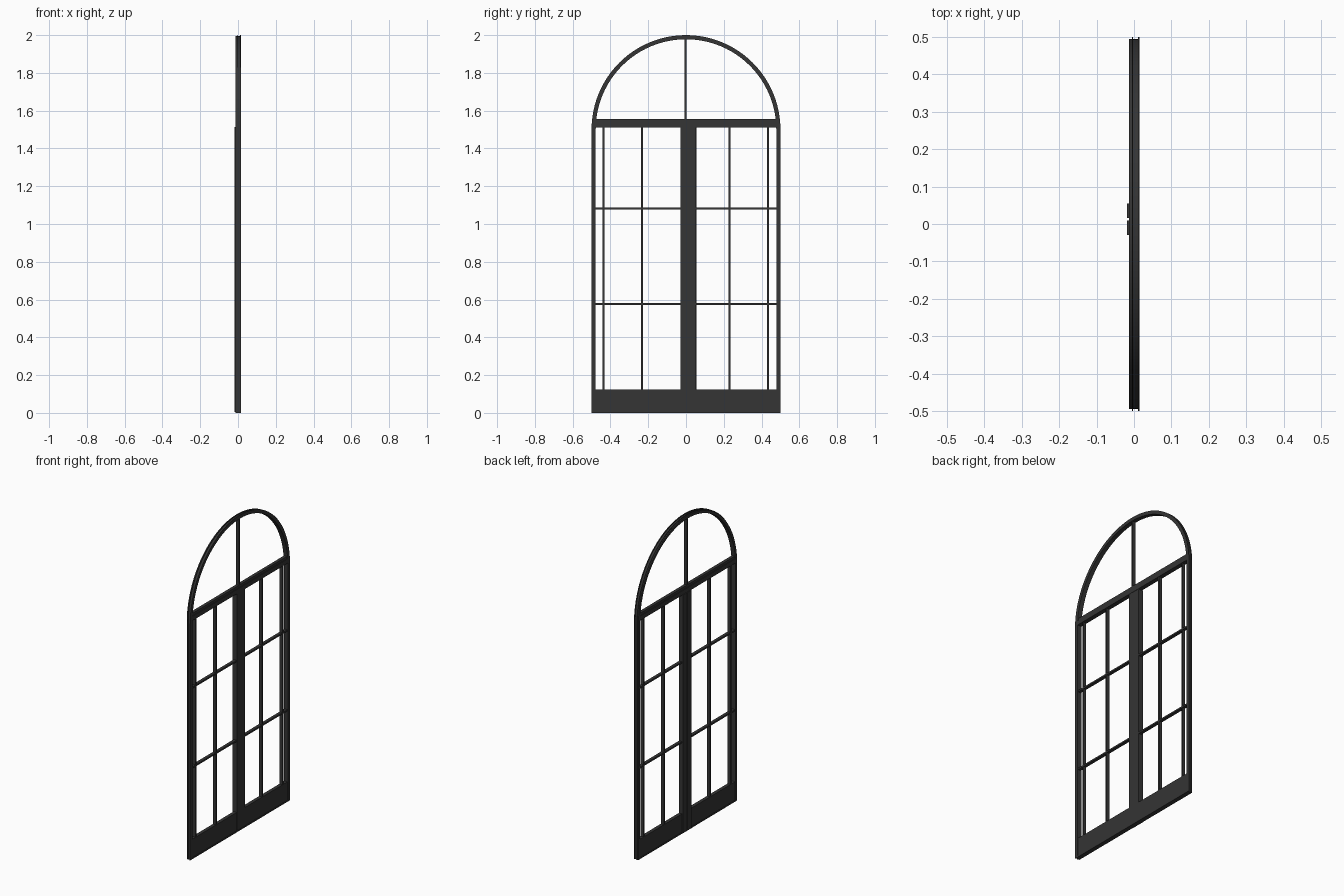
import bpy, bmesh, math

if "Cube" in bpy.data.objects:
    bpy.data.objects.remove(bpy.data.objects["Cube"])

steel = bpy.data.materials.new("dark_steel")
steel.diffuse_color = (0.035, 0.035, 0.035, 1)
steel.use_nodes = True
steel.node_tree.nodes["Principled BSDF"].inputs["Base Color"].default_value = steel.diffuse_color


def finish(name, bm):
    bmesh.ops.recalc_face_normals(bm, faces=bm.faces)
    me = bpy.data.meshes.new(name)
    bm.to_mesh(me)
    bm.free()
    me.materials.append(steel)
    ob = bpy.data.objects.new(name, me)
    bpy.context.collection.objects.link(ob)
    return ob


def box(name, x, y, z):
    bm = bmesh.new()
    bmesh.ops.create_cube(bm, size=1)
    for v in bm.verts:
        for i, (lo, hi) in enumerate((x, y, z)):
            v.co[i] = (lo + hi) / 2 + v.co[i] * (hi - lo)
    return finish(name, bm)


def loft(name, rings):
    bm = bmesh.new()
    rows = [[bm.verts.new(p) for p in r] for r in rings]
    n = len(rows[0])
    for a, b in zip(rows, rows[1:]):
        for i in range(n):
            j = (i + 1) % n
            bm.faces.new((a[i], a[j], b[j], b[i]))
    bm.faces.new(rows[0])
    bm.faces.new(rows[-1])
    return finish(name, bm)


# Arched outer frame: channel profile (x, inset) swept up, around and down
profile = [(-.013, .005), (-.006, .005), (-.006, 0), (-.003, 0), (-.003, .006),
           (.011, .006), (.011, 0), (.015, 0), (.015, .022), (-.013, .022)]
R, SPRING, SEG = 0.5, 1.5, 48
path = [(0, 0)] + [(math.pi * i / SEG, SPRING) for i in range(SEG + 1)] + [(math.pi, 0)]
frame = loft("arched_frame", [[(x, (R - d) * math.cos(a), z + (R - d) * math.sin(a))
                               for x, d in profile] for a, z in path])
bpy.context.view_layer.objects.active = frame
frame.select_set(True)
bpy.ops.object.shade_smooth_by_angle(angle=math.radians(30))


# Rails running across, with a stepped profile (x, z)
def rail(name, prof, w=0.482):
    return loft(name, [[(x, y, z) for x, z in prof] for y in (-w, w)])


rail("transom", [(-.013, 1.512), (.015, 1.512), (.015, 1.54), (.011, 1.54),
                 (.011, 1.555), (-.009, 1.555), (-.009, 1.54), (-.013, 1.54)])
rail("bottom_rail", [(-.013, 0), (.015, 0), (.015, .008), (.012, .008),
                     (.012, .124), (-.01, .124), (-.01, .008), (-.013, .008)])

# Meeting stiles: shared core with two raised cover strips on one face
box("centre_stile", (-.013, .013), (-.03, .054), (.004, 1.514))
for side, y0, y1 in (("left", -.03, .010), ("right", .016, .055)):
    box(f"cover_strip_{side}", (-.019, -.012), (y0, y1), (.004, 1.514))

# Glazing bars
for i, y in enumerate((-.436, -.232, .23, .434)):
    box(f"vertical_bar_{i}", (-.009, .011), (y - .005, y + .005), (.12, 1.515))
for i, z in enumerate((.577, 1.083)):
    for side, y0, y1 in (("left", -.482, -.028), ("right", .052, .482)):
        box(f"horizontal_bar_{side}_{i}", (-.009, .011), (y0, y1), (z - .005, z + .005))
box("arch_bar", (-.009, .011), (-.008, .002), (1.55, 1.985))
